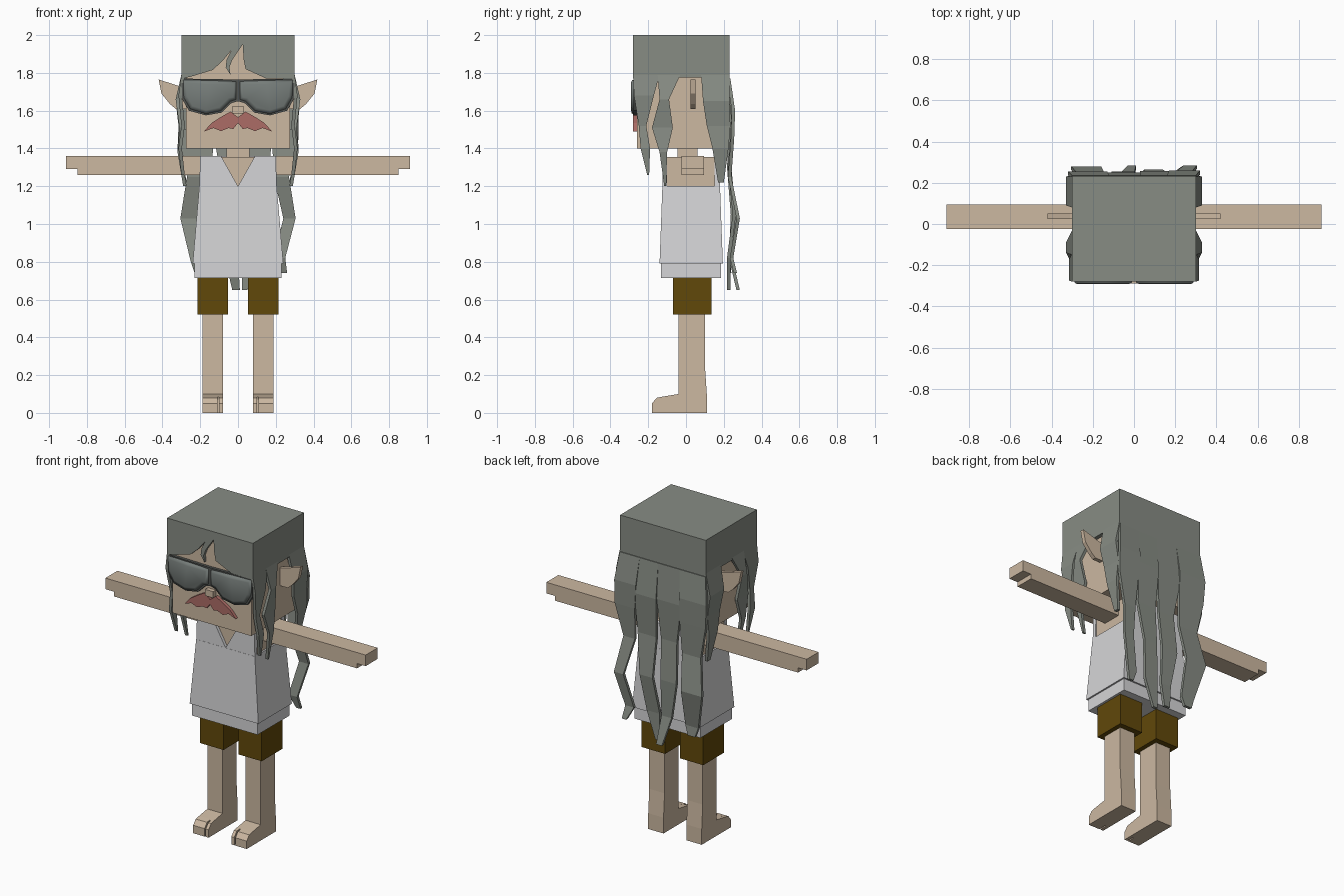
import bpy
import bmesh

cube = bpy.data.objects.get("Cube")
if cube:
    bpy.data.objects.remove(cube, do_unlink=True)


def material(name, rgb):
    lin = [(c / 255 / 12.92) if c < 11 else ((c / 255 + 0.055) / 1.055) ** 2.4 for c in rgb]
    mat = bpy.data.materials.new(name)
    mat.use_nodes = True
    mat.diffuse_color = (*lin, 1)
    mat.node_tree.nodes["Principled BSDF"].inputs["Base Color"].default_value = (*lin, 1)
    return mat


skin = material("skin", (204, 184, 161))
hair = material("grey hair", (135, 140, 132))
white = material("white cloth", (213, 213, 215))
brown = material("brown cloth", (97, 72, 10))
red = material("dull red", (172, 108, 102))
lens_grey = material("lens grey", (118, 125, 122))
frame_grey = material("frame grey", (82, 85, 82))


def finish(name, bm, mat, mirror=False):
    bmesh.ops.recalc_face_normals(bm, faces=bm.faces)
    mesh = bpy.data.meshes.new(name)
    bm.to_mesh(mesh)
    bm.free()
    mesh.materials.append(mat)
    obj = bpy.data.objects.new(name, mesh)
    bpy.context.collection.objects.link(obj)
    if mirror:
        obj.modifiers.new("mirror", "MIRROR").use_mirror_merge = False
    return obj


def prism(name, outline, axis, lo, hi, mat, mirror=False, dome=0):
    """Extrude an (x, z) outline along y, or a (y, z) outline along x."""
    def place(a, z, d):
        return (a, d, z) if axis == "y" else (d, a, z)
    bm = bmesh.new()
    rings = [[bm.verts.new(place(a, z, d)) for a, z in outline] for d in (lo, hi)]
    front = bm.faces.new(rings[0])
    bm.faces.new(rings[1])
    n = len(outline)
    for i in range(n):
        j = (i + 1) % n
        bm.faces.new((rings[0][i], rings[0][j], rings[1][j], rings[1][i]))
    bmesh.ops.recalc_face_normals(bm, faces=bm.faces)
    if dome:
        bmesh.ops.inset_individual(bm, faces=[front], thickness=0.02, depth=dome)
    return finish(name, bm, mat, mirror)


def frustum(name, bottom, top, mat, mirror=False):
    """Box between two rectangles given as (x0, x1, y0, y1, z)."""
    bm = bmesh.new()
    rings = [[bm.verts.new((x, y, z)) for x, y in ((a, c), (b, c), (b, d), (a, d))]
             for a, b, c, d, z in (bottom, top)]
    for ring in rings:
        bm.faces.new(ring)
    for i in range(4):
        j = (i + 1) % 4
        bm.faces.new((rings[0][i], rings[0][j], rings[1][j], rings[1][i]))
    return finish(name, bm, mat, mirror)


def box(name, x0, x1, y0, y1, z0, z1, mat, mirror=False):
    return frustum(name, (x0, x1, y0, y1, z0), (x0, x1, y0, y1, z1), mat, mirror)


def strand(name, rows, axis, mirror=False):
    """Thick hair ribbon from rows of (edge, edge, z, outward offset)."""
    bm = bmesh.new()
    last = None
    thick = 0.018
    for a, b, z, d in rows:
        if axis == "x":
            corners = [(d, a, z), (d, b, z), (d - thick, b, z), (d - thick, a, z)]
        else:
            corners = [(a, d, z), (b, d, z), (b, d - thick, z), (a, d - thick, z)]
        ring = [bm.verts.new(c) for c in corners]
        if last:
            for i in range(4):
                j = (i + 1) % 4
                bm.faces.new((last[i], last[j], ring[j], ring[i]))
        else:
            bm.faces.new(ring)
        last = ring
    bm.faces.new(last)
    return finish(name, bm, hair, mirror)


# Head, neck, torso
box("head", -.275, .275, -.26, .2, 1.4, 1.98, skin)
box("neck", -.06, .06, -.045, .06, 1.34, 1.42, skin)
box("torso", -.195, .195, -.105, .16, .75, 1.355, skin)

# Arms with a step under the fingertips
prism("arms", [(.18, 1.26), (.85, 1.26), (.85, 1.29), (.91, 1.29), (.91, 1.36), (.18, 1.36)],
      "y", -.025, .095, skin, True)

# Legs and feet with a split big toe
prism("legs", [(.11, 0), (-.13, 0), (-.13, .085), (-.04, .1), (-.04, .56), (.1, .56),
               (.1, .25), (.11, .1)], "x", .08, .187, skin, True)
toe = [(-.12, 0), (-.18, 0), (-.18, .05), (-.155, .08), (-.12, .087)]
prism("big_toes", toe, "x", .08, .1, skin, True)
prism("small_toes", toe, "x", .108, .187, skin, True)

# Pointed ears
prism("ears", [(.26, 1.72), (.31, 1.73), (.42, 1.765), (.405, 1.69), (.36, 1.635), (.33, 1.61),
               (.26, 1.61)], "y", .025, .05, skin, True)

# Shorts
box("shorts_legs", .052, .215, -.07, .135, .52, .74, brown, True)

# Sleeveless shirt with a V neck
frustum("shirt_body", (-.24, .24, -.14, .195, .79), (-.205, .205, -.125, .18, 1.2), white)
prism("shirt_front", [(-.205, 1.19), (.205, 1.19), (.2, 1.36), (.09, 1.36), (0, 1.2),
                      (-.09, 1.36), (-.2, 1.36)], "y", -.124, -.1, white)
prism("shirt_back", [(-.205, 1.19), (.205, 1.19), (.2, 1.36), (-.2, 1.36)], "y", .15, .179, white)
box("shirt_hem", -.23, .23, -.133, .185, .715, .8, white)

# Hair cap: crown, side and back panels, front panel with parted fringe
box("hair_crown", -.3, .3, -.28, .23, 1.96, 2, hair)
box("hair_sides", .27, .3, -.28, .23, 1.775, 2, hair, True)
box("hair_back_panel", -.3, .3, .2, .23, 1.5, 2, hair)
prism("hair_fringe", [(-.3, 2), (.3, 2), (.3, 1.77), (.15, 1.77), (.04, 1.82), (.03, 1.87),
                      (.025, 1.95), (-.01, 1.9), (-.03, 1.87), (-.045, 1.83), (-.04, 1.79),
                      (-.065, 1.83), (-.06, 1.87), (-.035, 1.92), (-.085, 1.86),
                      (-.135, 1.815), (-.25, 1.78), (-.3, 1.77)], "y", -.28, -.255, hair)

# Side locks in front of and behind the ears
strand("temple_locks", [(-.28, -.14, 1.79, .3), (-.275, -.17, 1.68, .315), (-.25, -.21, 1.52, .3),
                        (-.24, -.19, 1.4, .315), (-.205, -.195, 1.26, .3)], "x", True)
strand("cheek_locks", [(-.15, -.03, 1.79, .3), (-.14, -.09, 1.66, .33), (-.18, -.07, 1.51, .31),
                       (-.14, -.1, 1.38, .32), (-.115, -.105, 1.2, .29)], "x", True)
strand("behind_ear_locks", [(.08, .23, 1.79, .3), (.09, .23, 1.65, .33), (.11, .235, 1.52, .315),
                            (.14, .225, 1.4, .32), (.17, .2, 1.22, .29)], "x", True)

# Long wavy locks down the back
strand("back_lock_left", [(.16, .3, 1.77, .235), (.17, .32, 1.6, .26), (.18, .32, 1.45, .255),
                          (.19, .27, 1.25, .24), (.24, .305, 1.03, .285), (.19, .25, .82, .25),
                          (.23, .26, .74, .27)], "y")
strand("back_lock_mid_left", [(.03, .2, 1.77, .235), (.03, .18, 1.55, .258), (.04, .17, 1.3, .24),
                              (.05, .14, 1.05, .265), (.02, .11, .82, .235),
                              (.02, .05, .65, .235)], "y")
strand("back_lock_mid", [(-.16, .04, 1.77, .235), (-.14, .03, 1.55, .25), (-.1, .01, 1.3, .235),
                         (-.11, 0, 1.05, .255), (-.07, 0, .82, .245),
                         (-.03, .01, .65, .285)], "y")
strand("back_lock_right", [(-.3, -.12, 1.77, .235), (-.32, -.13, 1.6, .255),
                           (-.31, -.13, 1.45, .25), (-.27, -.14, 1.25, .24),
                           (-.305, -.16, 1.03, .28), (-.25, -.16, .8, .235),
                           (-.23, -.18, .74, .24)], "y")

# Wide sunglasses
rim = [(0, 1.765), (.3, 1.77), (.295, 1.66), (.26, 1.6), (.17, 1.575), (.085, 1.59),
       (.035, 1.64), (0, 1.65)]
prism("glasses_frame", rim, "y", -.278, -.25, frame_grey, True)
lens = [(.01, 1.755), (.15, 1.76), (.29, 1.763), (.287, 1.67), (.253, 1.61), (.17, 1.583),
        (.09, 1.6), (.04, 1.65), (.01, 1.66)]
lenses = prism("glasses_lenses", lens, "y", -.284, -.27, lens_grey, True, dome=.008)
lenses.data.polygons.foreach_set("use_smooth", [True] * len(lenses.data.polygons))

# Nose and moustache
box("nose", -.028, .028, -.288, -.25, 1.585, 1.625, skin)
prism("moustache", [(0, 1.565), (.04, 1.595), (.09, 1.567), (.14, 1.535), (.18, 1.49),
                    (.13, 1.508), (.09, 1.492), (.05, 1.508), (.025, 1.503), (0, 1.535)],
      "y", -.28, -.25, red, True)
